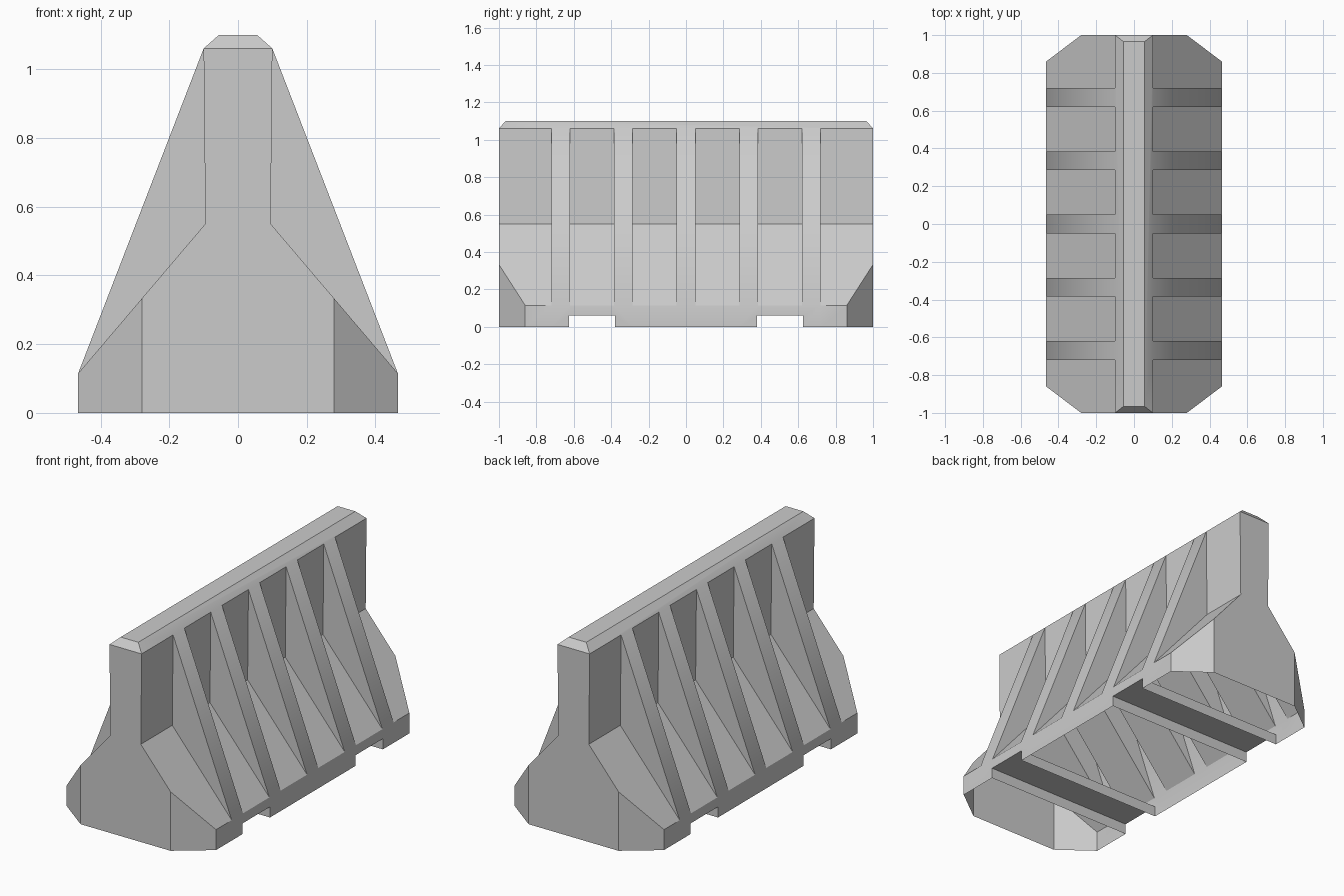
import bpy, bmesh, math
from mathutils import Vector

if "Cube" in bpy.data.objects:
    bpy.data.objects.remove(bpy.data.objects["Cube"])

# Half profile (x, z): foot, shoulder, waist, neck, crown
FOOT, SHOULDER, WAIST, NECK, CROWN = (.465, 0), (.465, .115), (.095, .55), (.1, 1.06), (.055, 1.1)
RIBS = [-.67, -.335, 0, .335, .67]
TOP_Y = .965

bm = bmesh.new()


def face(*pts):
    return bm.faces.new([bm.verts.new(p) for p in pts])


def at(p, y, s):
    return (s * p[0], y, p[1])


def strip(chain, y0, y1, s):
    for a, b in zip(chain, chain[1:]):
        face(at(a, y0, s), at(a, y1, s), at(b, y1, s), at(b, y0, s))


# Stations along the length, alternating panel and rib
ys = [-1] + [r + d for r in RIBS for d in (-.05, .05)] + [1]

for s in (1, -1):
    for i, (y0, y1) in enumerate(zip(ys, ys[1:])):
        is_rib = i % 2 == 1
        strip([(0, 0), FOOT, SHOULDER], y0, y1, s)
        strip([SHOULDER, NECK] if is_rib else [SHOULDER, WAIST, NECK], y0, y1, s)
        # Triangular rib cheeks
        if is_rib:
            for y in (y0, y1):
                face(at(SHOULDER, y, s), at(WAIST, y, s), at(NECK, y, s))
    # Sloped side of the top cap
    neck_line = [at(NECK, y, s) for y in ys]
    face(*neck_line, at(CROWN, TOP_Y, s), at(CROWN, -TOP_Y, s))

# Flat top of the cap
face(*[at(CROWN, y * TOP_Y, s) for s, y in ((-1, -1), (1, -1), (1, 1), (-1, 1))])

# End walls and end slopes of the cap
for y in (-1, 1):
    side = [FOOT, SHOULDER, WAIST, NECK]
    face((0, y, 0), *[at(p, y, 1) for p in side], *[at(p, y, -1) for p in reversed(side)])
    face(at(NECK, y, 1), at(CROWN, y * TOP_Y, 1), at(CROWN, y * TOP_Y, -1), at(NECK, y, -1))

bmesh.ops.remove_doubles(bm, verts=bm.verts, dist=1e-4)

# Chamfered foot corners
for sx in (1, -1):
    for sy in (1, -1):
        bmesh.ops.bisect_plane(bm, geom=bm.verts[:] + bm.edges[:] + bm.faces[:], dist=1e-5,
                               plane_co=Vector((sx * .28, sy, 0)),
                               plane_no=Vector((sx * .14, sy * .185, 0)).normalized(),
                               clear_outer=True)
        bmesh.ops.holes_fill(bm, edges=bm.edges[:], sides=0)
bmesh.ops.recalc_face_normals(bm, faces=bm.faces[:])

mesh = bpy.data.meshes.new("barrier_body")
bm.to_mesh(mesh)
bm.free()
body = bpy.data.objects.new("barrier_body", mesh)
bpy.context.collection.objects.link(body)

# Forklift channels across the base
for sy in (-1, 1):
    bpy.ops.mesh.primitive_cube_add(size=1, location=(0, sy * .502, -.02))
    cutter = bpy.context.object
    cutter.name = "channel_cutter"
    cutter.scale = (1.4, .245, .16)
    cutter.hide_render = True
    mod = body.modifiers.new("channel", 'BOOLEAN')
    mod.operation, mod.solver, mod.object = 'DIFFERENCE', 'EXACT', cutter
    bpy.ops.object.select_all(action='DESELECT')
    bpy.context.view_layer.objects.active = body
    body.select_set(True)
    bpy.ops.object.modifier_apply(modifier=mod.name)
    bpy.data.objects.remove(cutter)

# Open underside of the hollow shell
bm = bmesh.new()
bm.from_mesh(body.data)
under = [f for f in bm.faces if all(v.co.z < 1e-4 for v in f.verts)]
bmesh.ops.delete(bm, geom=under, context='FACES')
bm.to_mesh(body.data)
bm.free()

bpy.ops.object.shade_smooth_by_angle(angle=math.radians(30))
